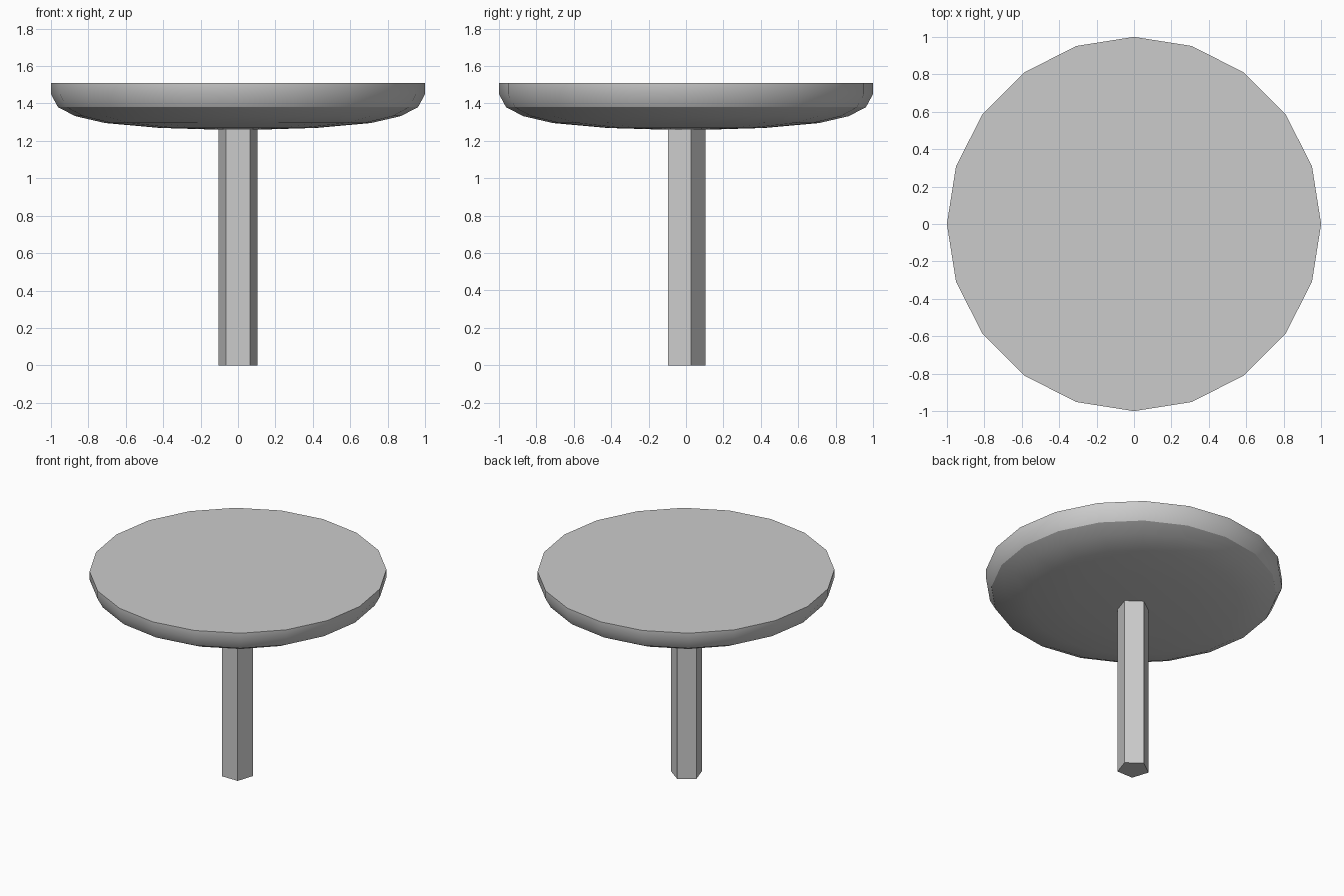
import bpy, bmesh
from math import cos, sin, pi, radians

if "Cube" in bpy.data.objects:
    bpy.data.objects.remove(bpy.data.objects["Cube"])


def lathe(name, profile, sides, start=0.0, offset_y=0.0):
    """Stack rings of (radius, z) from bottom to top and cap both ends."""
    bm = bmesh.new()
    rings = []
    for r, z in profile:
        angles = [start + 2 * pi * i / sides for i in range(sides)]
        rings.append([bm.verts.new((r * cos(a), r * sin(a) + offset_y, z)) for a in angles])
    for low, high in zip(rings, rings[1:]):
        for i in range(sides):
            j = (i + 1) % sides
            bm.faces.new((low[i], low[j], high[j], high[i]))
    bm.faces.new(rings[0][::-1])
    bm.faces.new(rings[-1])
    mesh = bpy.data.meshes.new(name)
    bm.to_mesh(mesh)
    bm.free()
    obj = bpy.data.objects.new(name, mesh)
    bpy.context.collection.objects.link(obj)
    return obj


# Round top with a gently bowled underside
top = lathe("table_top", [(0.12, 1.26), (0.42, 1.269), (0.71, 1.295), (0.87, 1.332),
                          (0.962, 1.38), (1.0, 1.45), (1.0, 1.51)], 20)
bpy.context.view_layer.objects.active = top
top.select_set(True)
bpy.ops.object.shade_smooth_by_angle(angle=radians(30))

# Five-sided central leg, flat side to the front
lathe("leg", [(0.11, 0.0), (0.11, 1.265)], 5, start=pi / 2, offset_y=-0.007)
